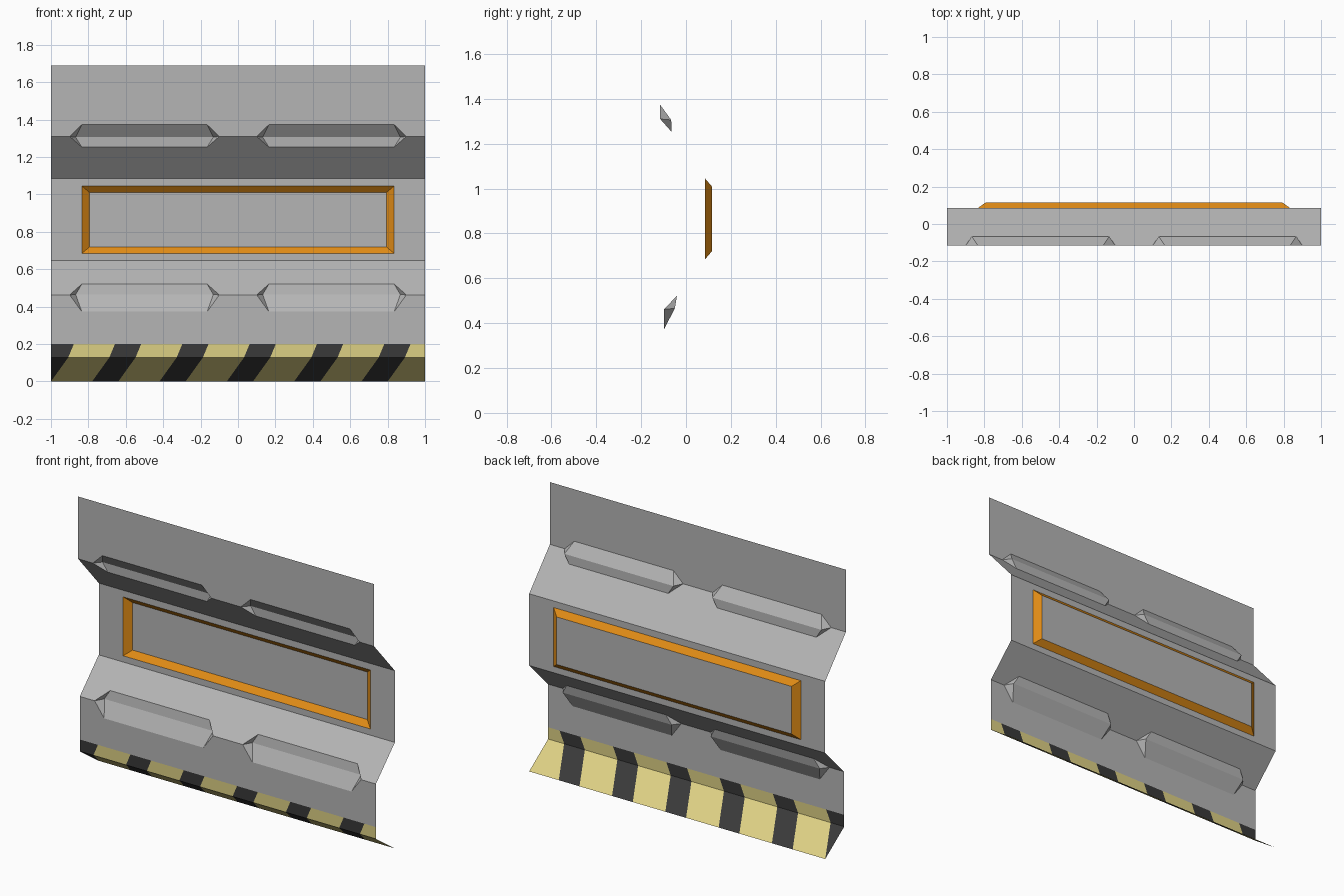
import bpy, bmesh

if "Cube" in bpy.data.objects:
    bpy.data.objects.remove(bpy.data.objects["Cube"])

def material(name, rgb):
    m = bpy.data.materials.new(name)
    m.diffuse_color = (*rgb, 1)
    m.use_nodes = True
    m.node_tree.nodes["Principled BSDF"].inputs["Base Color"].default_value = m.diffuse_color
    return m

GREY = material("grey metal", (0.46, 0.46, 0.46))
ORANGE = material("orange paint", (0.76, 0.265, 0.008))
YELLOW = material("pale yellow paint", (0.72, 0.63, 0.23))
BLACK = material("black paint", (0.041, 0.041, 0.041))

def build(name, faces, mats):
    """Make a sheet mesh from (points, material index), facing the front."""
    bm = bmesh.new()
    for pts, mi in faces:
        clean = [p for i, p in enumerate(pts) if p not in pts[:i]]
        if len(clean) < 3:
            continue
        f = bm.faces.new([bm.verts.new(p) for p in clean])
        f.material_index = mi
        f.normal_update()
        if f.normal.y > 0:
            f.normal_flip()
    bmesh.ops.remove_doubles(bm, verts=bm.verts, dist=0.0005)
    me = bpy.data.meshes.new(name)
    bm.to_mesh(me)
    bm.free()
    for m in mats:
        me.materials.append(m)
    ob = bpy.data.objects.new(name, me)
    bpy.context.collection.objects.link(ob)
    return ob

# profile of the folded sheet as (y, z)
TOP, FOLD_HI, MID_HI = (-0.115, 1.69), (-0.115, 1.31), (0.085, 1.085)
MID_LO, FOLD_LO, BAND = (0.085, 0.647), (-0.098, 0.463), (-0.098, 0.2)
KNEE, FOOT = (-0.098, 0.128), (0.085, 0.0)

def on_line(a, b, z):
    t = (z - a[1]) / (b[1] - a[1])
    return (a[0] + t * (b[0] - a[0]), z)

def notched(far, fold, notch):
    """Panel from a straight edge to a fold edge with two notches."""
    pts = [(-1, *far), (-1, *fold)]
    for c in (-0.5, 0.5):
        for dx, p in ((-0.4, fold), (-0.335, notch), (0.335, notch), (0.4, fold)):
            pts.append((c + dx, *p))
    return (pts + [(1, *fold), (1, *far)], 0)

def grooves(fold, up, mid, low):
    """Two recessed grooves with pointed ends lying across a fold."""
    out = []
    for c in (-0.5, 0.5):
        for edge in (up, low):
            out.append(([(c - 0.335, *edge), (c + 0.335, *edge),
                         (c + 0.368, *mid), (c - 0.368, *mid)], 0))
            for s in (-1, 1):
                out.append(([(c + s * 0.4, *fold), (c + s * 0.335, *edge),
                             (c + s * 0.368, *mid)], 0))
    return out

hi_up, hi_mid, hi_low = (-0.115, 1.373), (-0.066, 1.306), on_line(FOLD_HI, MID_HI, 1.253)
lo_up, lo_mid, lo_low = on_line(MID_LO, FOLD_LO, 0.521), (-0.05, 0.465), (-0.098, 0.373)

# upper and lower folded panels
build("upper_panel", [notched(TOP, FOLD_HI, hi_up), notched(MID_HI, FOLD_HI, hi_low)], [GREY])
build("lower_panel", [notched(MID_LO, FOLD_LO, lo_up), notched(BAND, FOLD_LO, lo_low)], [GREY])
build("upper_grooves", grooves(FOLD_HI, hi_up, hi_mid, hi_low), [GREY])
build("lower_grooves", grooves(FOLD_LO, lo_up, lo_mid, lo_low), [GREY])

def rect(w, z0, z1, y):
    return [(-w, y, z0), (w, y, z0), (w, y, z1), (-w, y, z1)]

def ring(a, b, mi):
    return [([a[i], a[(i + 1) % 4], b[(i + 1) % 4], b[i]], mi) for i in range(4)]

# middle panel: grey border, sloped orange frame, recessed grey window
border = rect(1, MID_LO[1], MID_HI[1], 0.085)
outer = rect(0.835, 0.685, 1.045, 0.085)
inner = rect(0.793, 0.72, 1.01, 0.115)
build("middle_panel", ring(border, outer, 0) + [(inner, 0)], [GREY])
build("recess_frame", ring(outer, inner, 0), [ORANGE])

# hazard band: slanted stripes wrapping over the bent foot
def clamp(x):
    return max(-1.0, min(1.0, x))

edges = []
for k in range(7):
    start = -1.018 + 0.36 * k
    edges += [(start, 1), (start + 0.14, 0)]
stripes = []
for (a, mi), (b, _) in zip(edges, edges[1:]):
    for p, q, s0, s1 in ((BAND, KNEE, 0, -0.03), (KNEE, FOOT, -0.03, -0.122)):
        stripes.append(([(clamp(a + s0), *p), (clamp(b + s0), *p),
                         (clamp(b + s1), *q), (clamp(a + s1), *q)], mi))
build("hazard_band", stripes, [YELLOW, BLACK])
